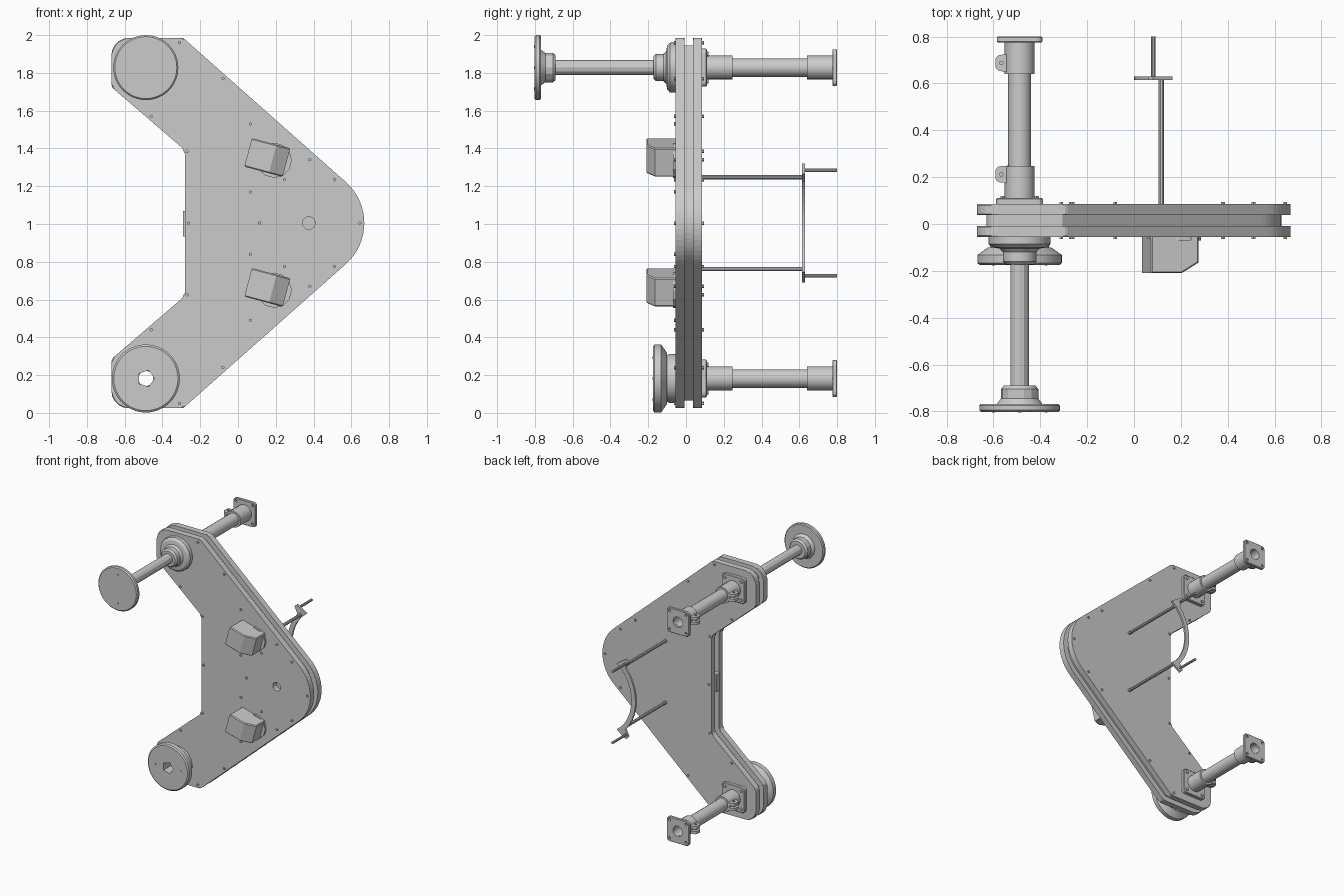
import bpy, bmesh
from math import cos, sin, pi, radians, atan2, acos, tan
from mathutils import Vector, Matrix

if "Cube" in bpy.data.objects:
    bpy.data.objects.remove(bpy.data.objects["Cube"])

MID = 1.005                      # symmetry height
SHAFT_X, TOP_Z, LOW_Z = -0.488, 1.828, 0.182


def finish(name, bm, smooth=False):
    bmesh.ops.recalc_face_normals(bm, faces=bm.faces)
    me = bpy.data.meshes.new(name)
    bm.to_mesh(me)
    bm.free()
    ob = bpy.data.objects.new(name, me)
    bpy.context.collection.objects.link(ob)
    if smooth:
        bpy.ops.object.select_all(action='DESELECT')
        ob.select_set(True)
        bpy.context.view_layer.objects.active = ob
        bpy.ops.object.shade_smooth_by_angle(angle=radians(25))
    return ob


def prism(name, pts, a, b, axis='y', bevel=0):
    """Extrude a 2D outline: (x, z) along y, or (x, y) along z."""
    bm = bmesh.new()
    place = (lambda p, h: (p[0], h, p[1])) if axis == 'y' else (lambda p, h: (p[0], p[1], h))
    lo = [bm.verts.new(place(p, a)) for p in pts]
    hi = [bm.verts.new(place(p, b)) for p in pts]
    caps = [bm.faces.new(lo), bm.faces.new(hi)]
    for i in range(len(pts)):
        j = (i + 1) % len(pts)
        bm.faces.new((lo[i], lo[j], hi[j], hi[i]))
    if bevel:
        edges = list({e for f in caps for e in f.edges})
        bmesh.ops.bevel(bm, geom=edges, offset=bevel, segments=1, affect='EDGES')
    return finish(name, bm)


def lathe(name, profile, z, x=SHAFT_X, n=24, smooth=True):
    """Revolve a closed (radius, y) profile about an axis along y."""
    bm = bmesh.new()
    rings = [[bm.verts.new((x + r * cos(2 * pi * i / n), y, z + r * sin(2 * pi * i / n)))
              for i in range(n)] for r, y in profile]
    for k in range(len(rings)):
        a, b = rings[k], rings[(k + 1) % len(rings)]
        for i in range(n):
            j = (i + 1) % n
            bm.faces.new((a[i], a[j], b[j], b[i]))
    bmesh.ops.remove_doubles(bm, verts=bm.verts, dist=1e-5)
    return finish(name, bm, smooth)


def solid(name, r, y0, y1, z, x=SHAFT_X, n=16, smooth=True):
    return lathe(name, [(0, y0), (r, y0), (r, y1), (0, y1)], z, x, n, smooth)


def rounded(corners, inset=0):
    """Anticlockwise corners (x, z, radius, steps) -> filleted outline."""
    P, out, n = [Vector(c[:2]) for c in corners], [], len(corners)
    Q = []
    for i in range(n):
        d1, d2 = (P[i] - P[i - 1]).normalized(), (P[(i + 1) % n] - P[i]).normalized()
        n1, n2 = Vector((d1.y, -d1.x)), Vector((d2.y, -d2.x))
        Q.append(P[i] - inset * (n1 + n2) / (1 + n1.dot(n2)))
    for i in range(n):
        r, steps = max(corners[i][2] - inset, 0.008), corners[i][3]
        u, v = (Q[i - 1] - Q[i]).normalized(), (Q[(i + 1) % n] - Q[i]).normalized()
        half = acos(max(-1, min(1, u.dot(v)))) / 2
        c = Q[i] + (u + v).normalized() * (r / sin(half))
        a, b = Q[i] + u * (r / tan(half)) - c, Q[i] + v * (r / tan(half)) - c
        a0 = atan2(a.y, a.x)
        sweep = (atan2(b.y, b.x) - a0 + pi) % (2 * pi) - pi
        for s in range(steps + 1):
            t = a0 + sweep * s / steps
            out.append((c.x + r * cos(t), c.y + r * sin(t)))
    return out


def square(x, z, h, r=0.025):
    return rounded([(x + sx * h, z + sz * h, r, 3) for sx, sz in ((1, -1), (1, 1), (-1, 1), (-1, -1))])


def cut(targets, cutter):
    for ob in targets:
        m = ob.modifiers.new("hole", 'BOOLEAN')
        m.operation, m.object, m.solver = 'DIFFERENCE', cutter, 'EXACT'
        bpy.context.view_layer.objects.active = ob
        bpy.ops.object.modifier_apply(modifier=m.name)
    bpy.data.objects.remove(cutter)


def screws(name, pts, y, r=0.009, h=0.014):
    bm = bmesh.new()
    for x, z in pts:
        bmesh.ops.create_cone(bm, cap_ends=True, segments=6, radius1=r, radius2=r, depth=h,
                              matrix=Matrix.Translation((x, y, z)) @ Matrix.Rotation(pi / 2, 4, 'X'))
    return finish(name, bm)


# Chevron housing: two cover plates over an inset core
upper = [(-0.29, 1.985, 0.03, 3), (-0.67, 1.985, 0.09, 5), (-0.67, 1.725, 0.04, 3), (-0.28, 1.39, 0.04, 3)]
lower = [(x, 2 * MID - z, r, s) for x, z, r, s in reversed(upper)]
outline = [(0.816, MID, 0.29, 16)] + upper + lower
front_plate = prism("front_plate", rounded(outline), -0.055, -0.008, bevel=0.005)
back_plate = prism("back_plate", rounded(outline), 0.038, 0.085, bevel=0.005)
core = prism("housing_core", rounded(outline, 0.04), -0.01, 0.04)
prism("edge_latch", [(-0.292, 0.935), (-0.23, 0.935), (-0.23, 1.07), (-0.292, 1.07)], -0.008, 0.038)
prism("front_seam", [(0.023, 0.34), (0.027, 0.34), (0.027, 1.67), (0.023, 1.67)], -0.0565, -0.05)
cut([front_plate], solid("cutter", 0.034, -0.1, -0.005, MID, 0.375, 12, False))

# Cover screws
edge = [(-0.31, 1.96), (-0.08, 1.77), (0.38, 1.34), (0.51, 1.235), (-0.46, 1.57), (-0.27, 1.385)]
edge += [(x, 2 * MID - z) for x, z in edge] + [(0.645, MID), (-0.262, MID)]
inner = [(0.245, 1.235), (0.245, 0.775), (0.115, MID)] + [(0.065, z) for z in (0.49, 0.84, 1.17, 1.53)]
screws("front_screws", edge + inner, -0.057)
screws("back_screws", edge, 0.087)

# Upper front drive shaft with its bearing and face disc
lathe("upper_bearing", [(0, -0.05), (0.132, -0.05), (0.132, -0.085), (0.115, -0.1), (0.085, -0.105),
                        (0.072, -0.12), (0.072, -0.16), (0.06, -0.172), (0, -0.172)], TOP_Z, n=16)
solid("upper_front_shaft", 0.039, -0.72, -0.15, TOP_Z, n=12)
lathe("upper_disc_hub", [(0, -0.69), (0.068, -0.69), (0.08, -0.705), (0.08, -0.745), (0.1, -0.772), (0, -0.772)],
      TOP_Z, n=14)
lathe("upper_disc", [(0, -0.802), (0.164, -0.802), (0.172, -0.794), (0.172, -0.775), (0.165, -0.768), (0, -0.768)],
      TOP_Z, n=48)
# Lower front disc, close to the housing
low_bearing = lathe("lower_bearing", [(0, -0.05), (0.13, -0.05), (0.13, -0.085), (0.12, -0.11), (0, -0.11)],
                    LOW_Z, n=16)
low_disc = lathe("lower_disc", [(0, -0.175), (0.17, -0.175), (0.18, -0.167), (0.18, -0.132), (0.135, -0.1),
                                (0, -0.1)], LOW_Z, n=48)
for label, z, y in (("upper", TOP_Z, -0.802), ("lower", LOW_Z, -0.175)):
    screws(label + "_disc_screws", [(SHAFT_X + 0.112 * cos(a * pi / 2), z + 0.112 * sin(a * pi / 2))
                                    for a in range(4)], y, 0.008, 0.004)
# Pentagonal bore through the lower arm
cut([low_disc, low_bearing, front_plate, core, back_plate],
    solid("cutter", 0.046, -0.3, 0.2, LOW_Z, n=5, smooth=False))

# Rear tubes: square base flange, clamp collars with split lugs, square end flange
for label, z in (("upper", TOP_Z), ("lower", LOW_Z)):
    def ring(part, r, y0, y1, n=16, bore=0.04):
        lathe(f"{label}_{part}", [(bore, y0), (r, y0), (r, y1), (bore, y1)], z, n=n)
    base = prism(label + "_base_flange", square(SHAFT_X, z, 0.1), 0.08, 0.11, bevel=0.004)
    end = prism(label + "_end_flange", square(SHAFT_X, z, 0.097), 0.775, 0.80, bevel=0.004)
    cut([base, end], solid("cutter", 0.041, 0.05, 0.9, z, n=16))
    corners = [(SHAFT_X + sx * 0.072, z + sz * 0.072) for sx in (-1, 1) for sz in (-1, 1)]
    screws(label + "_base_bolts", corners, 0.112, 0.012)
    cut([end], screws("cutter", corners, 0.79, 0.011, 0.1))
    ring("rear_tube", 0.049, 0.1, 0.785)
    for part, y0, y1, ly in (("inner", 0.105, 0.247, 0.212), ("outer", 0.64, 0.78, 0.687)):
        ring(part + "_collar", 0.064, y0, y1, bore=0.045)
        lug = rounded([(-0.535, ly - 0.038, 0.005, 1), (-0.535, ly + 0.038, 0.005, 1),
                       (-0.592, ly + 0.033, 0.025, 4), (-0.592, ly - 0.033, 0.025, 4)])
        lug = [(x + (0.012 if x > -0.545 else 0), y) for x, y in lug]
        for side, s in (("top", 1), ("bottom", -1)):
            za, zb = sorted((z + s * 0.008, z + s * 0.03))
            prism(f"{label}_{part}_lug_{side}", lug, za, zb, axis='z')
        bolt = [(-0.566 + 0.01 * cos(i * pi / 3), ly + 0.01 * sin(i * pi / 3)) for i in range(6)]
        prism(f"{label}_{part}_lug_bolt", bolt, z - 0.038, z + 0.038, axis='z')

# Two tilted motor boxes on the front
for label, z in (("upper", 1.352), ("lower", 0.664)):
    body = prism(label + "_motor", [(-0.105, -0.05), (-0.105, -0.21), (0.03, -0.21), (0.105, -0.165),
                                    (0.105, -0.05)], -0.078, 0.078, axis='z', bevel=0.006)
    body.data.transform(Matrix.Translation((0.155, 0, z)) @ Matrix.Rotation(radians(15), 4, 'Y'))
    solid(label + "_motor_mount", 0.093, -0.07, -0.05, z - 0.015, 0.192, 12)

# Rear curved bracket, concentric with the nose, carried on two rods
def polar(r, deg):
    return 0.375 - r * cos(radians(deg)), MID + r * sin(radians(deg))

arc = [polar(0.376, a) for a in range(-40, 41, 8)]
arc += [polar(0.43, 43), polar(0.43, 47), polar(0.335, 51)]
arc += [polar(0.34, a) for a in range(40, -41, -8)]
arc += [polar(0.335, -51), polar(0.43, -47), polar(0.43, -43)]
prism("bracket_arc", arc, 0.615, 0.63)
for label, s in (("upper", 1), ("lower", -1)):
    solid(label + "_bracket_rod", 0.012, 0.08, 0.62, MID + s * 0.243, 0.117, 10)
    solid(label + "_bracket_pin", 0.01, 0.62, 0.80, MID + s * 0.28, 0.082, 10)
